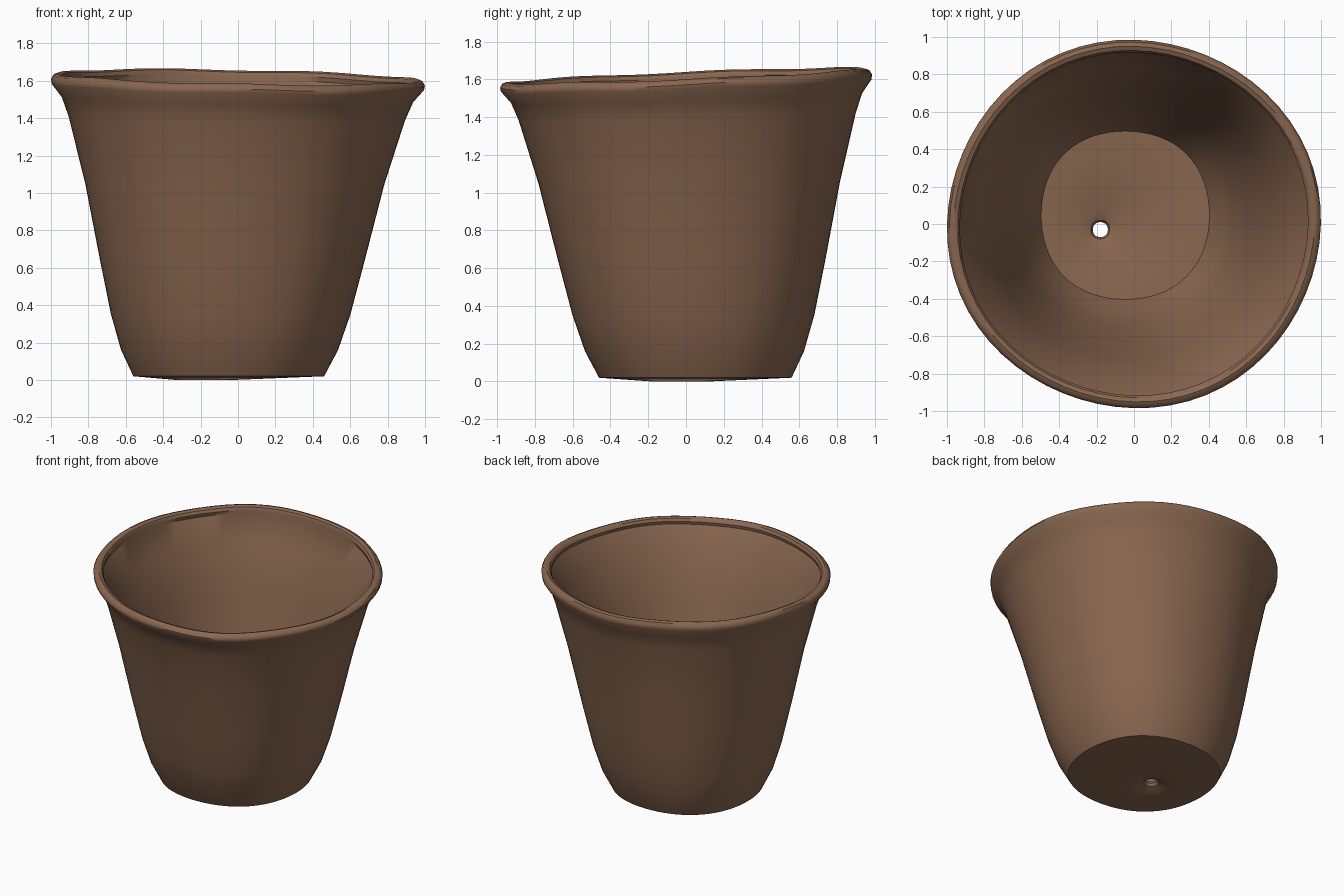
import bpy
import bmesh
import math

cube = bpy.data.objects.get("Cube")
if cube:
    bpy.data.objects.remove(cube)

SIDES = 64
HEIGHT = 1.6      # nominal rim height
WALL = 0.06       # wall thickness
FLOOR = 0.09      # thickness of the pot's base
HOLE_X, HOLE_Y = -0.18, -0.03


def clay_material():
    material = bpy.data.materials.new("brown_clay")
    material.use_nodes = True
    colour = (0.25, 0.135, 0.08, 1)
    material.diffuse_color = colour
    shader = material.node_tree.nodes["Principled BSDF"]
    shader.inputs["Base Color"].default_value = colour
    shader.inputs["Roughness"].default_value = 0.8
    return material


def add_ring(bm, radius, z, centre_x, centre_y):
    """Slightly uneven ring: squarish low down, tilted and wavy at the rim."""
    upper = min(1, z / HEIGHT) ** 4
    lower = 1 - upper
    verts = []
    for i in range(SIDES):
        a = math.tau * i / SIDES
        r = radius * (1 + 0.006 * upper * math.sin(4 * a)
                      + 0.015 * lower * (1 - math.cos(4 * a)))
        x = centre_x + r * math.cos(a)
        y = centre_y + r * math.sin(a) * (1 - 0.015 * upper)
        lift = 0.04 * y - 0.02 * x + 0.004 * math.sin(7 * a)
        verts.append(bm.verts.new((x, y, z + upper * lift)))
    return verts


def wall_ring(bm, radius, z):
    """The body leans, so its centre drifts from the foot to the rim."""
    drift = 0.05 * (1 - z / HEIGHT)
    return add_ring(bm, radius, z, -drift, drift)


def hole_ring(bm, radius, z):
    return add_ring(bm, radius, z, HOLE_X, HOLE_Y)


# Outer profile as radius and height
profile = [(0.51, 0.02), (0.58, 0.16), (0.64, 0.35), (0.71, 0.65),
           (0.8, 1.05), (0.9, 1.4), (0.94, 1.5)]

bm = bmesh.new()

# Drain hole and dimpled underside
loops = [hole_ring(bm, r, z) for r, z in
         [(0.04, 0.05), (0.05, 0.03), (0.1, 0.01), (0.15, 0)]]

# Outer wall
loops += [wall_ring(bm, r, z) for r, z in profile]

# Rolled rim
for step in range(7):
    turn = math.radians(40 * step - 30)
    loops.append(wall_ring(bm, 0.965 + 0.035 * math.cos(turn),
                           1.585 + 0.035 * math.sin(turn)))

# Inner wall, offset from the outer profile
for r, z in reversed(profile[:-1]):
    loops.append(wall_ring(bm, r - WALL, z + FLOOR * (1 - z / HEIGHT)))

# Inside floor dipping into the hole
loops += [hole_ring(bm, r, z) for r, z in [(0.1, FLOOR), (0.05, 0.07)]]

# Skin the rings into one closed shell
for near, far in zip(loops, loops[1:] + loops[:1]):
    for i in range(SIDES):
        j = (i + 1) % SIDES
        bm.faces.new((near[i], near[j], far[j], far[i]))
bmesh.ops.recalc_face_normals(bm, faces=bm.faces)

mesh = bpy.data.meshes.new("flower_pot")
bm.to_mesh(mesh)
bm.free()
mesh.materials.append(clay_material())
pot = bpy.data.objects.new("flower_pot", mesh)
bpy.context.collection.objects.link(pot)
bpy.context.view_layer.objects.active = pot
pot.select_set(True)
bpy.ops.object.shade_smooth_by_angle(angle=math.radians(40))
